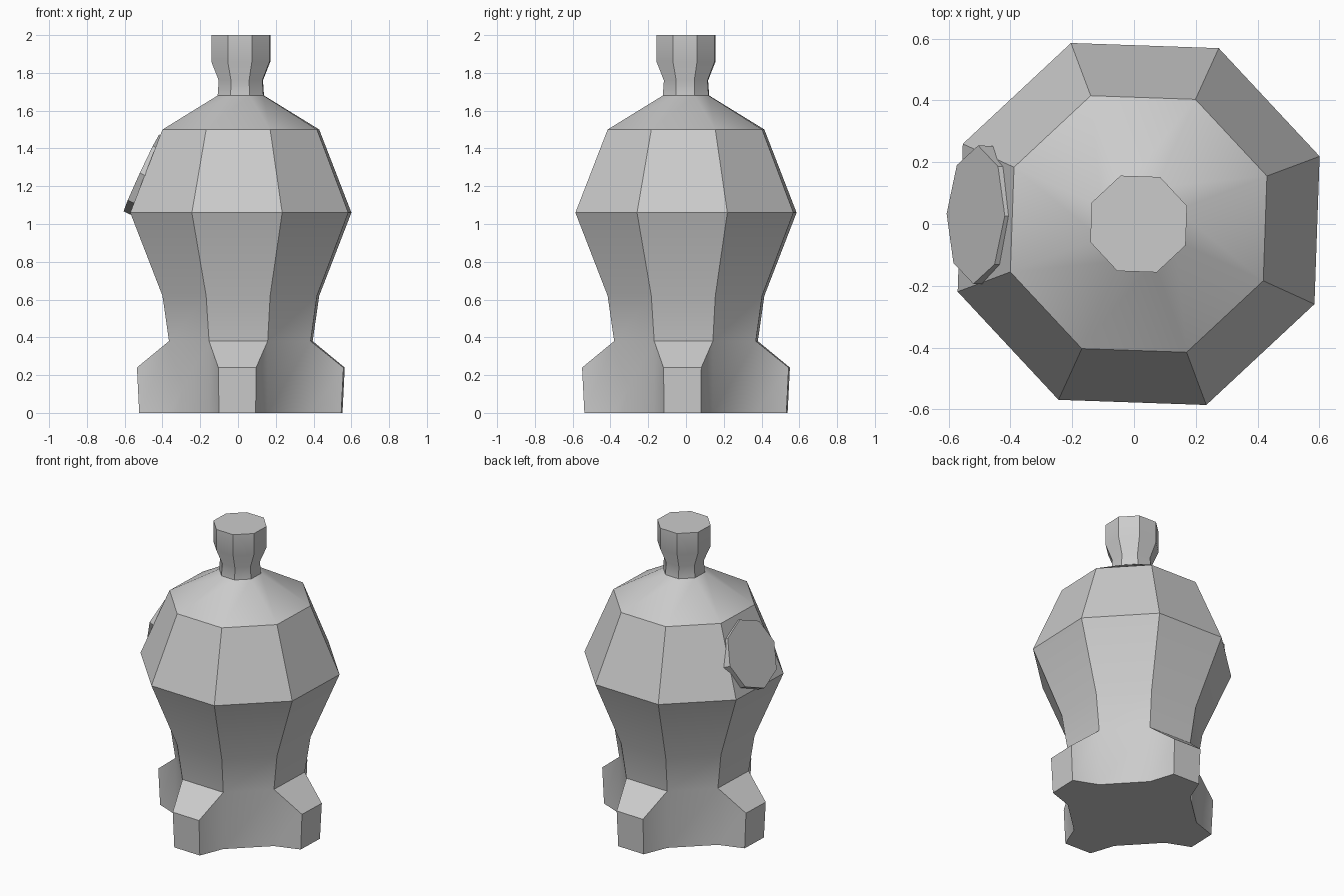
import bpy, bmesh, math
from mathutils import Vector, Matrix

if "Cube" in bpy.data.objects:
    bpy.data.objects.remove(bpy.data.objects["Cube"])

CX = 0.015                      # body axis, shifted by the side plate
TWIST = math.radians(-2)        # slight turn of the whole bottle


def finish(bm, name):
    bmesh.ops.recalc_face_normals(bm, faces=bm.faces)
    me = bpy.data.meshes.new(name)
    bm.to_mesh(me)
    bm.free()
    ob = bpy.data.objects.new(name, me)
    bpy.context.collection.objects.link(ob)
    bpy.ops.object.select_all(action='DESELECT')
    ob.select_set(True)
    bpy.context.view_layer.objects.active = ob
    bpy.ops.object.shade_smooth_by_angle(angle=math.radians(30))
    return ob


def loft(profile):
    """Octagonal loft through (radius, z); returns bmesh and its side bands."""
    bm = bmesh.new()
    rings = []
    for r, z in profile:
        angs = [TWIST + math.radians(22.5 + 45 * i) for i in range(8)]
        rings.append([bm.verts.new((CX + r * math.cos(a), r * math.sin(a), z)) for a in angs])
    bands = [[bm.faces.new((a[i], a[(i + 1) % 8], b[(i + 1) % 8], b[i])) for i in range(8)]
             for a, b in zip(rings, rings[1:])]
    bm.faces.new(rings[0][::-1])
    bm.faces.new(rings[-1])
    return bm, bands


# Bottle body, with four feet extruded from the lowest band
bm, bands = loft([(.406, 0), (.406, .38), (.443, .62), (.625, 1.06), (.443, 1.5), (.131, 1.68)])
feet = [bands[0][i] for i in (1, 3, 5, 7)]
for face in bmesh.ops.extrude_discrete_faces(bm, faces=feet)['faces']:
    mid = face.calc_center_median() - Vector((CX, 0, 0))
    out = Vector((mid.x, mid.y, 0)).normalized()
    side = Vector((-out.y, out.x, 0))
    for v in face.verts:
        s = math.copysign(1, (v.co - Vector((CX, 0, 0))).dot(side))
        d, w, z = (.547, .1, .24) if v.co.z > .2 else (.535, .097, 0)
        v.co = Vector((CX, 0, z)) + out * d + side * s * w
finish(bm, "bottle_body")

# Neck and stopper
bm, _ = loft([(.131, 1.68), (.125, 1.76), (.167, 1.86), (.167, 2.0)])
finish(bm, "neck_and_stopper")

# Tilted octagonal plate, half sunk in the left upper face
axis = Matrix.Rotation(TWIST, 3, 'Z') @ Vector((-.907, 0, .42)).normalized()
up = Vector((0, 0, 1))
up = (up - axis * up.dot(axis)).normalized()
rot = Matrix((up, axis.cross(up), axis)).transposed().to_4x4()
depth = .09
pos = Matrix.Translation(Vector((-.512, .03, 1.27)) - axis * depth / 2)
bm = bmesh.new()
bmesh.ops.create_cone(bm, cap_ends=True, segments=8, radius1=.224, radius2=.224,
                      depth=depth, matrix=pos @ rot)
finish(bm, "side_plate")
